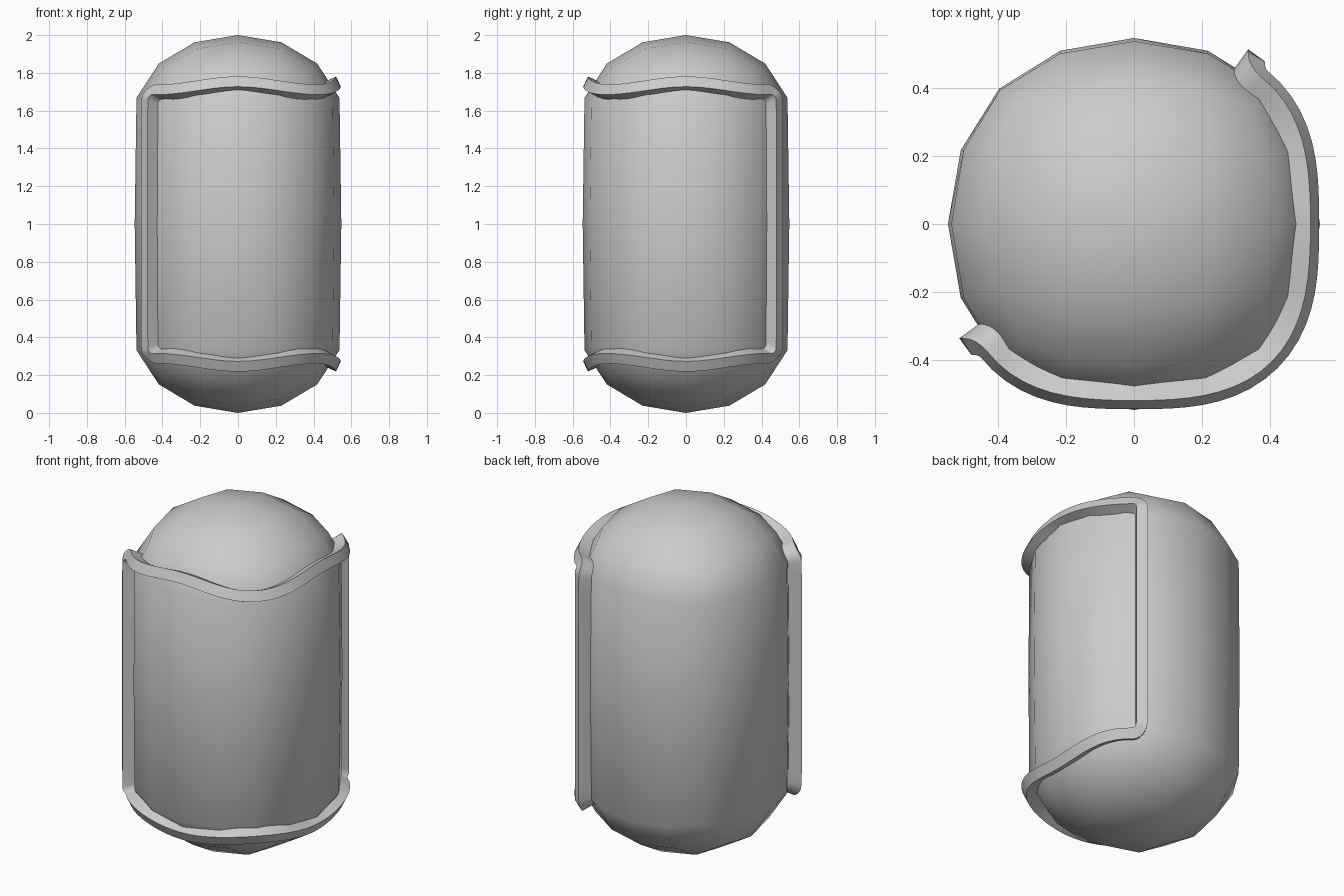
import bpy, bmesh
from math import sin, cos, radians, pi
from mathutils import Vector

default = bpy.data.objects.get("Cube")
if default:
    bpy.data.objects.remove(default, do_unlink=True)

RADIUS = 0.547
MID = 1.0


def add_object(name, bm):
    mesh = bpy.data.meshes.new(name)
    bm.to_mesh(mesh)
    bm.free()
    obj = bpy.data.objects.new(name, mesh)
    bpy.context.collection.objects.link(obj)
    bpy.ops.object.select_all(action='DESELECT')
    obj.select_set(True)
    bpy.context.view_layer.objects.active = obj
    return obj


# Capsule body: a subdivided cube whose halves are pulled apart
bm = bmesh.new()
bmesh.ops.create_cube(bm, size=2 * RADIUS / 0.8395)
body = add_object("capsule_body", bm)
subsurf = body.modifiers.new("Round", 'SUBSURF')
subsurf.levels = 2
bpy.ops.object.modifier_apply(modifier=subsurf.name)
for v in body.data.vertices:
    if abs(v.co.z) > 0.01:
        side = 1 if v.co.z > 0 else -1
        v.co.x *= 1.055
        v.co.y *= 1.055
        v.co.z = v.co.z * 0.55 / RADIUS + side * 0.45
    v.co.z += MID
bpy.ops.object.shade_smooth()


# Window frame: a rounded rectangle wrapped over half of the body
FACING = radians(-45)
HALF_ANGLE = radians(99)
CORNER_H = 0.05
CORNER_A = CORNER_H / 0.56


def rim_height(a):
    return 0.712 + 0.021 * cos(4 * (a + FACING))


def surface(a, h):
    """Point and outward normal at angle a and height h above the middle."""
    phi = a + FACING
    r = 0.555 - 0.01 * cos(4 * phi) - 0.8 * max(0, abs(h) - 0.66)
    tilt = radians(25) * min(1, max(0, (abs(h) - 0.58) / 0.1))
    tilt *= 1 if h > 0 else -1
    point = Vector((r * cos(phi), r * sin(phi), MID + h))
    normal = Vector((cos(phi) * cos(tilt), sin(phi) * cos(tilt), sin(tilt)))
    return point, normal


flat = HALF_ANGLE - CORNER_A
quarter = [(flat * i / 20, rim_height(flat * i / 20)) for i in range(20)]
for i in range(7):
    t = pi / 2 * i / 6
    quarter.append((flat + CORNER_A * sin(t),
                    rim_height(flat) - CORNER_H * (1 - cos(t))))
quarter += [(HALF_ANGLE, h) for h in (0.58, 0.4, 0.2, 0)]
half = quarter + [(a, -h) for a, h in reversed(quarter[:-1])]
path = half + [(-a, h) for a, h in reversed(half[1:-1])]

bm = bmesh.new()
samples = [surface(a, h) for a, h in path]
rings = []
for i, (point, normal) in enumerate(samples):
    after = samples[(i + 1) % len(samples)][0]
    tangent = (after - samples[i - 1][0]).normalized()
    across = normal.cross(tangent).normalized()
    rings.append([bm.verts.new(point + across * s + normal * d)
                  for s, d in ((-0.03, -0.04), (0.03, -0.04),
                               (0.03, 0.05), (-0.03, 0.05))])
for i, ring in enumerate(rings):
    following = rings[(i + 1) % len(rings)]
    for k in range(4):
        j = (k + 1) % 4
        bm.faces.new((ring[k], ring[j], following[j], following[k]))
bmesh.ops.recalc_face_normals(bm, faces=bm.faces)
add_object("window_frame", bm)
bpy.ops.object.shade_smooth_by_angle(angle=radians(35))
